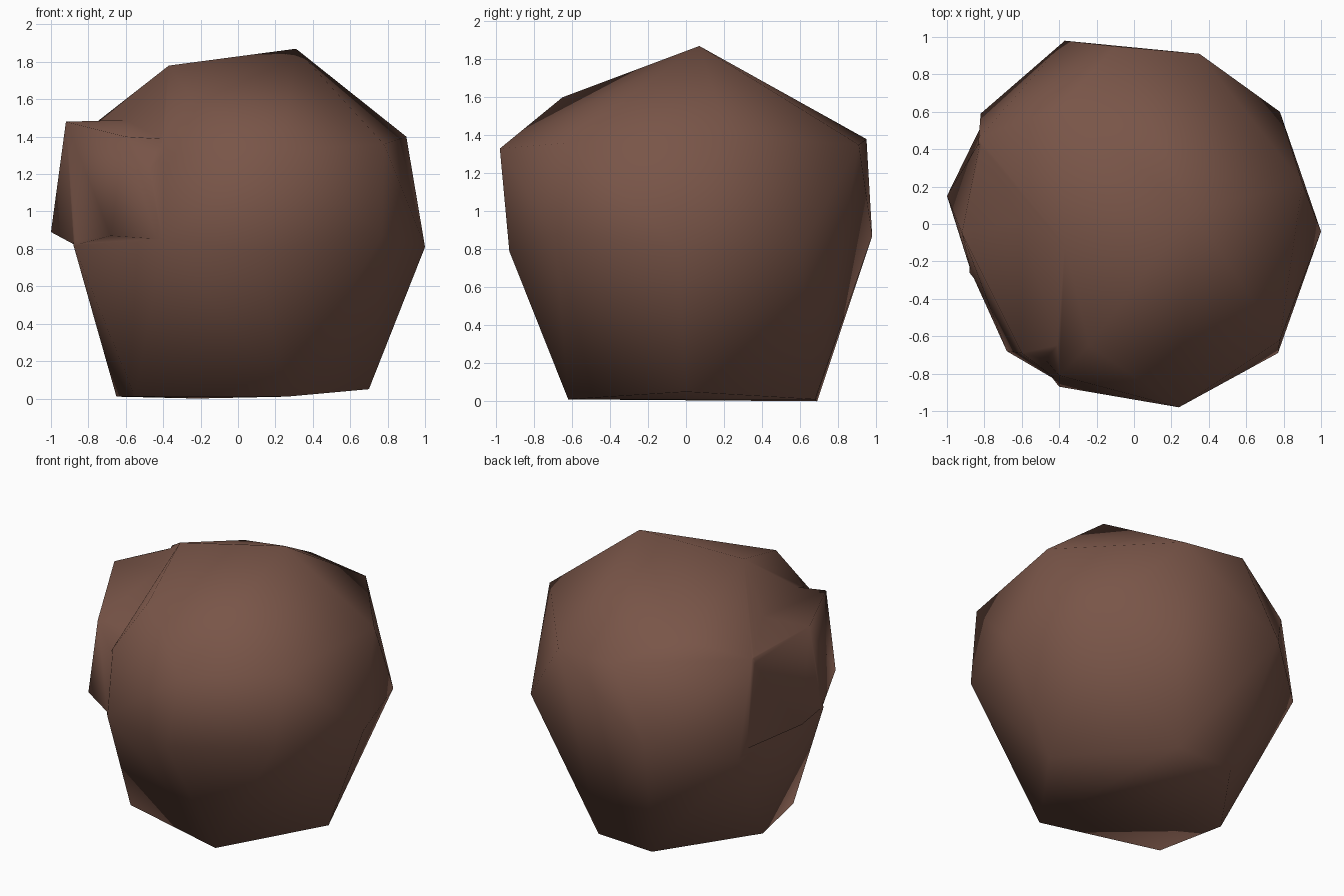
import bpy, bmesh

if "Cube" in bpy.data.objects:
    bpy.data.objects.remove(bpy.data.objects["Cube"])

# One flat brown for the whole boulder
brown = bpy.data.materials.new("earth brown")
brown.diffuse_color = (0.191, 0.091, 0.065, 1)
brown.use_nodes = True
brown.node_tree.nodes["Principled BSDF"].inputs["Base Color"].default_value = brown.diffuse_color


def hull(name, corners):
    """Chipped rock piece: the convex skin around a few corner points."""
    bm = bmesh.new()
    for c in corners:
        bm.verts.new(c)
    bmesh.ops.convex_hull(bm, input=bm.verts[:])
    loose = [v for v in bm.verts if not v.link_faces]
    bmesh.ops.delete(bm, geom=loose, context='VERTS')
    bmesh.ops.recalc_face_normals(bm, faces=bm.faces[:])
    mesh = bpy.data.meshes.new(name)
    bm.to_mesh(mesh)
    bm.free()
    mesh.materials.append(brown)
    obj = bpy.data.objects.new(name, mesh)
    bpy.context.collection.objects.link(obj)
    return obj


# Main boulder, ring by ring from the foot to the crown
foot = [(-.55, -.40, .01), (-.65, .08, .01), (-.22, .69, 0),
        (.20, .68, .01), (.70, .0, .05), (.26, -.62, .01)]
waist = [(-.40, -.87, .85), (.10, -.93, .79), (.77, -.69, .87), (1, -.04, .81),
         (.78, .60, .80), (-.37, .98, .87), (-.82, .59, .76), (-.88, -.26, .82)]
shoulder = [(.24, -.98, 1.33), (.78, -.62, 1.36), (.90, .22, 1.40),
            (.35, .91, 1.35), (-.10, .95, 1.38), (-.83, .46, 1.42),
            (-.40, -.81, 1.30)]
crown = [(.31, .07, 1.87), (-.37, -.11, 1.78), (-.24, -.65, 1.60),
         (-.39, .63, 1.51), (-.57, .02, 1.50)]
boulder = hull("boulder", foot + waist + shoulder + crown)

# Lower ledge sticking out at the front left, rooted inside the boulder
ledge_outer = [(-.92, -.05, 1.48), (-.60, -.69, 1.40), (-.68, -.68, .87),
               (-1, .15, .89), (-.87, -.26, .82)]
ledge_root = [(-.56, .03, 1.49), (-.28, -.62, 1.38), (-.39, -.85, .85),
              (-.82, .45, 1.41), (-.80, .56, .80), (0, 0, .9)]
ledge = hull("ledge", ledge_outer + ledge_root)

# Fuse both pieces into one skin
fuse = boulder.modifiers.new("fuse", 'BOOLEAN')
fuse.operation = 'UNION'
fuse.solver = 'EXACT'
fuse.object = ledge
bpy.context.view_layer.objects.active = boulder
bpy.ops.object.modifier_apply(modifier=fuse.name)
bpy.data.objects.remove(ledge)

# Soft shading over the coarse facets
for p in boulder.data.polygons:
    p.use_smooth = True
    p.material_index = 0
